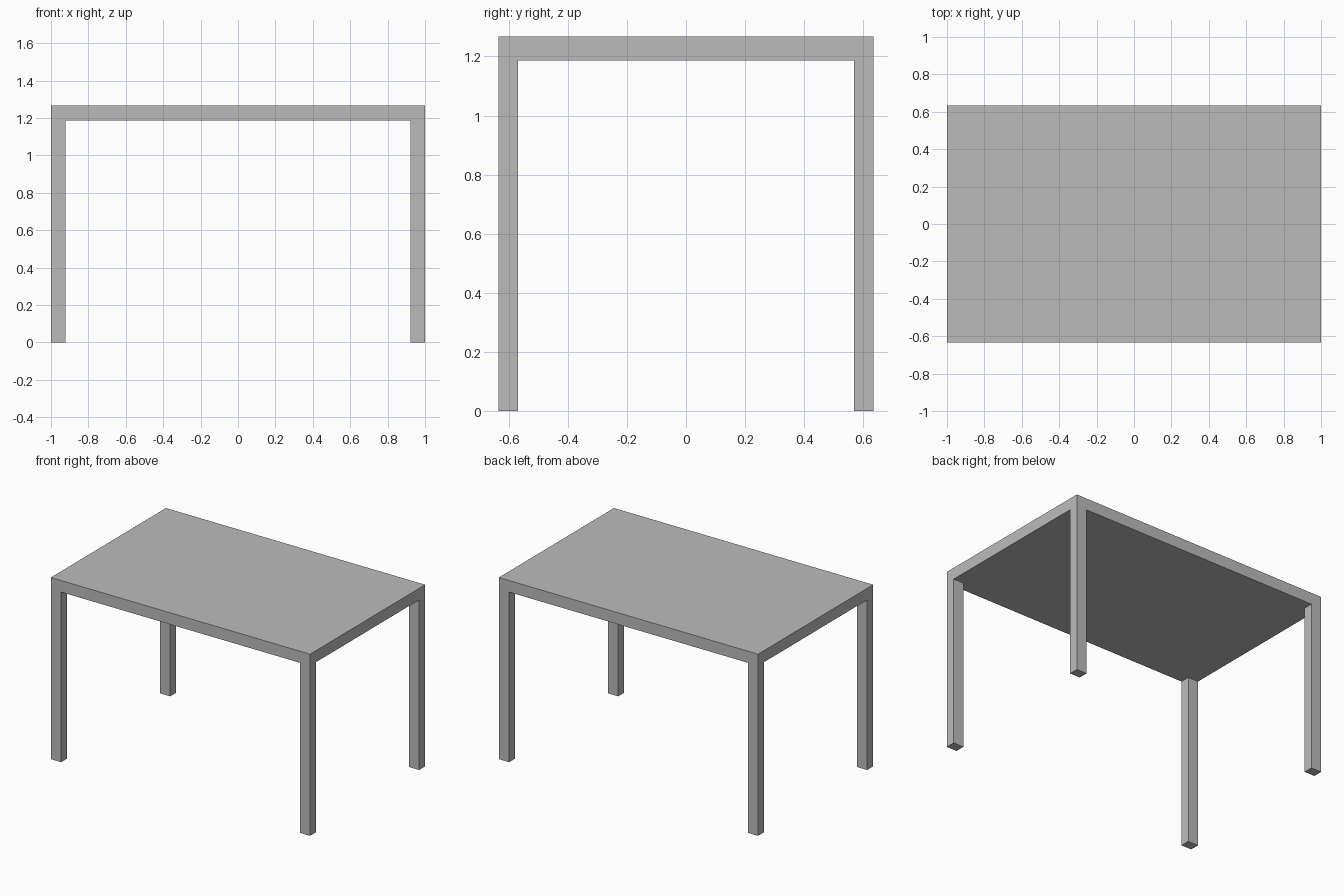
import bpy

if "Cube" in bpy.data.objects:
    bpy.data.objects.remove(bpy.data.objects["Cube"])

HALF_X, HALF_Y = 1.0, 0.634      # table half extents
TOP_Z, UNDER_Z = 1.267, 1.186    # slab top and underside
LEG_X, LEG_Y = 0.079, 0.066      # leg section

grey = bpy.data.materials.new("grey")
grey.diffuse_color = (0.5, 0.5, 0.5, 1)
grey.use_nodes = True
grey.node_tree.nodes["Principled BSDF"].inputs["Base Color"].default_value = grey.diffuse_color


def box(name, lo, hi):
    """Axis-aligned box between two corners."""
    bpy.ops.mesh.primitive_cube_add(size=1, location=[(a + b) / 2 for a, b in zip(lo, hi)])
    ob = bpy.context.object
    ob.name = name
    ob.scale = [b - a for a, b in zip(lo, hi)]
    bpy.ops.object.transform_apply(location=True, rotation=False, scale=True)
    ob.data.materials.append(grey)
    return ob


# Solid table top
box("table_top", (-HALF_X, -HALF_Y, UNDER_Z), (HALF_X, HALF_Y, TOP_Z))

# One corner leg, mirrored to all four corners
legs = box("legs", (HALF_X - LEG_X, HALF_Y - LEG_Y, 0), (HALF_X, HALF_Y, UNDER_Z))
mirror = legs.modifiers.new("mirror", 'MIRROR')
mirror.use_axis = (True, True, False)
